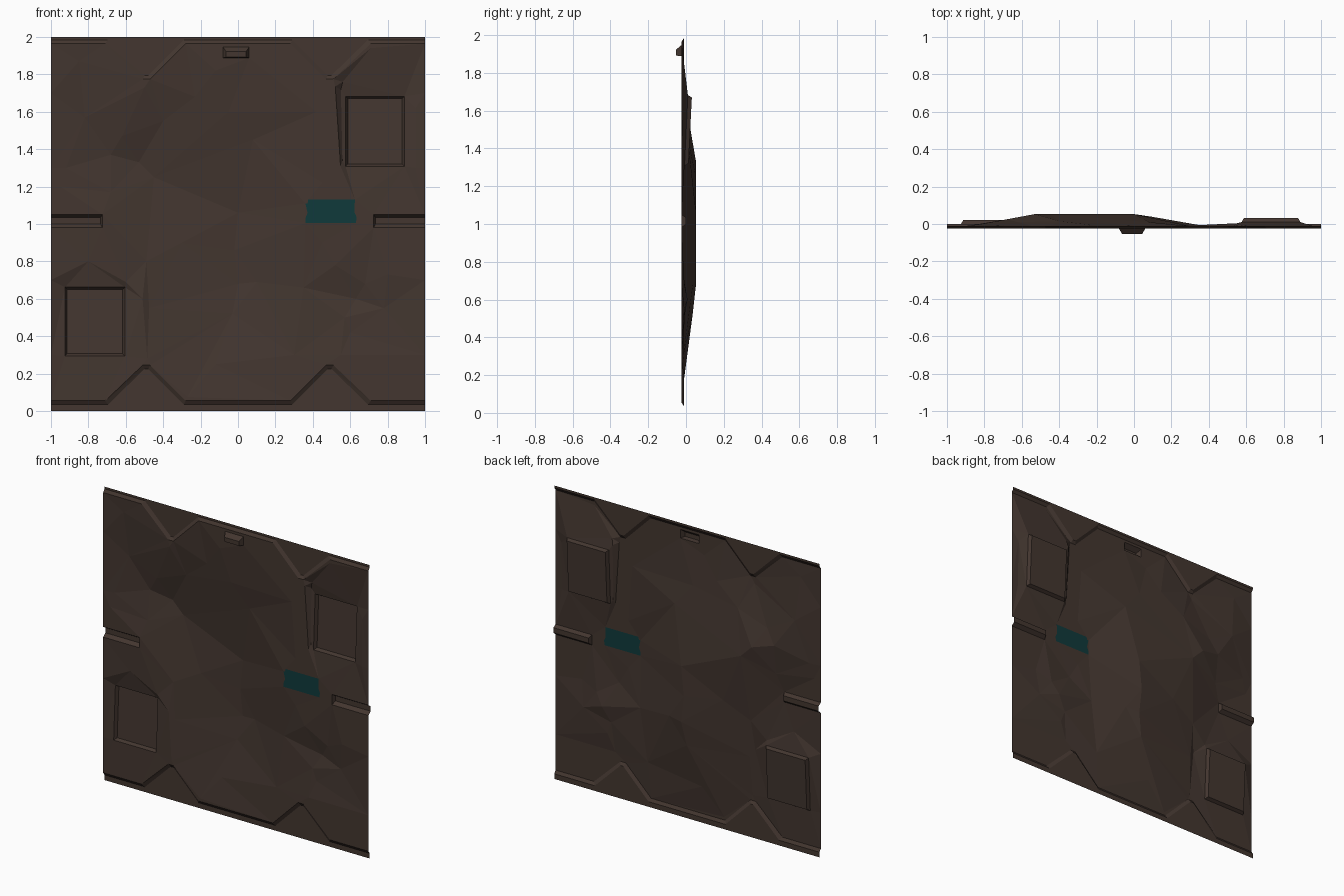
import bpy
from mathutils import Vector
from mathutils.geometry import delaunay_2d_cdt

if "Cube" in bpy.data.objects:
    bpy.data.objects.remove(bpy.data.objects["Cube"])

FACE = -0.024   # undamaged front surface (y)
SEAM = -0.010   # recessed seam along top and bottom


def material(name, rgb):
    m = bpy.data.materials.new(name)
    m.diffuse_color = (*rgb, 1)
    m.use_nodes = True
    m.node_tree.nodes["Principled BSDF"].inputs["Base Color"].default_value = m.diffuse_color
    return m


brown = material("dark_brown_metal", (0.056, 0.037, 0.029))
teal = material("teal_plate", (0.005, 0.042, 0.044))

pts, depth, edges = [], [], []


def chain(path, closed=False):
    """Add a crease line of (x, z, y) points to the sheet."""
    start = len(pts)
    for x, z, y in path:
        pts.append(Vector((x, z)))
        depth.append(y)
    n = len(path)
    for i in range(n if closed else n - 1):
        edges.append((start + i, start + (i + 1) % n))


def rect(x0, x1, z0, z1, y_bottom, y_top):
    chain([(x0, z0, y_bottom), (x1, z0, y_bottom),
           (x1, z1, y_top), (x0, z1, y_top)], True)


# sheet outline
rect(-1, 1, 0, 2, SEAM, SEAM)
for s in (-1, 1):
    for z in (0.3, 0.7, 1.3, 1.7):
        chain([(s, z, FACE)])

# notched seams along bottom and top, each a bevel between two lines
half_panel = [(1, .055), (.71, .055), (.51, .245), (.47, .245), (.28, .055)]
half_strip = [(1, .035), (.695, .035), (.50, .225), (.48, .225), (.29, .035)]
for half, y in ((half_panel, FACE), (half_strip, SEAM)):
    line = half + [(-x, z) for x, z in reversed(half)]
    chain([(x, z, y) for x, z in line])
    chain([(x, 2.02 - z, y) for x, z in line])

# side slots
for s in (-1, 1):
    chain([(s, .98, FACE), (s * .725, .98, FACE),
           (s * .725, 1.05, FACE), (s, 1.05, FACE)])
    chain([(s, 1.0, 0), (s * .735, 1.0, 0),
           (s * .735, 1.035, 0), (s, 1.035, 0)])


# recessed square hatches
def hatch(x0, x1, z0, z1, y_bottom, y_top, t=0.012, d=0.021):
    rect(x0, x1, z0, z1, y_bottom, y_top)
    rect(x0 + t, x1 - t, z0 + t, z1 - t, y_bottom + d, y_top + d)


hatch(.575, .89, 1.308, 1.682, -.008, .010)
hatch(-.925, -.605, .295, .662, -.018, 0)

# small latch sticking out at the top
rect(-.08, .06, 1.888, 1.947, FACE, FACE)
rect(-.064, .044, 1.892, 1.922, -.054, -.054)

# teal plate outline
plate = [(.36, 1.005), (.63, 1.005), (.635, 1.035), (.622, 1.065), (.625, 1.13),
         (.375, 1.13), (.372, 1.11), (.36, 1.11), (.372, 1.06), (.36, 1.03)]
chain([(x, z, FACE) for x, z in plate], True)

# folds beside the hatches
chain([(.52, 1.735, FACE), (.548, 1.31, FACE)])
chain([(.55, 1.72, .004), (.558, 1.34, -.010)])
chain([(.56, 1.76, -.004), (.71, 1.94, FACE)])
chain([(.95, 1.62, -.016), (.95, 1.3, -.022)])
chain([(-.485, .28, FACE), (-.51, .6, -.018), (-.6, .69, -.012)])
chain([(-.475, .55, -.005), (-.49, .8, .002)])

# big dent: deepest crease, then scattered dents around it
chain([(-.53, 1.33, .053), (-.45, 1.25, .053), (0, 1.06, .053),
       (-.02, .86, .053), (0, .68, .053), (-.03, .52, .035),
       (-.27, .075, FACE)])
upper_dents = [
    (-.85, 1.87, -.020), (-.82, 1.57, 0), (-.92, 1.30, -.015),
    (-.95, 1.20, FACE), (-.68, 1.37, .025), (-.62, 1.47, .010),
    (-.40, 1.55, .015), (-.12, 1.82, FACE), (-.23, 1.68, -.005),
    (-.05, 1.60, -.005), (.08, 1.45, .010), (.45, 1.22, FACE),
    (-.68, 1.17, 0), (-.50, 1.73, FACE), (.42, 1.6, FACE)]
lower_dents = [
    (-.30, .90, .030), (.10, .69, .038), (.35, .66, -.006),
    (.45, .90, -.022), (.52, .78, FACE), (.80, .73, FACE),
    (.63, .60, .008), (.57, .50, -.010), (.78, .55, -.008),
    (.60, .42, -.010), (.55, .30, FACE), (-.12, .25, -.003),
    (.30, .30, -.014), (.68, .68, -.008), (-.8, .8, -.020)]
for p in upper_dents + lower_dents:
    chain([p])

# triangulate the crease lines into one faceted sheet
verts, _, faces, origin, _, _ = delaunay_2d_cdt(pts, edges, [], 0, 1e-5, True)
coords = [(v.x, depth[o[0]] if o else FACE, v.y) for v, o in zip(verts, origin)]


def inside(x, z, poly):
    hit = False
    for (xa, za), (xb, zb) in zip(poly, poly[1:] + poly[:1]):
        if (za > z) != (zb > z) and x < (xb - xa) * (z - za) / (zb - za) + xa:
            hit = not hit
    return hit


mesh = bpy.data.meshes.new("dented_wall_panel")
mesh.from_pydata(coords, [], [list(f) for f in faces])
mesh.materials.append(brown)
mesh.materials.append(teal)
for f in mesh.polygons:
    f.material_index = int(inside(f.center.x, f.center.z, plate))
mesh.update()
bpy.context.collection.objects.link(bpy.data.objects.new("dented_wall_panel", mesh))
